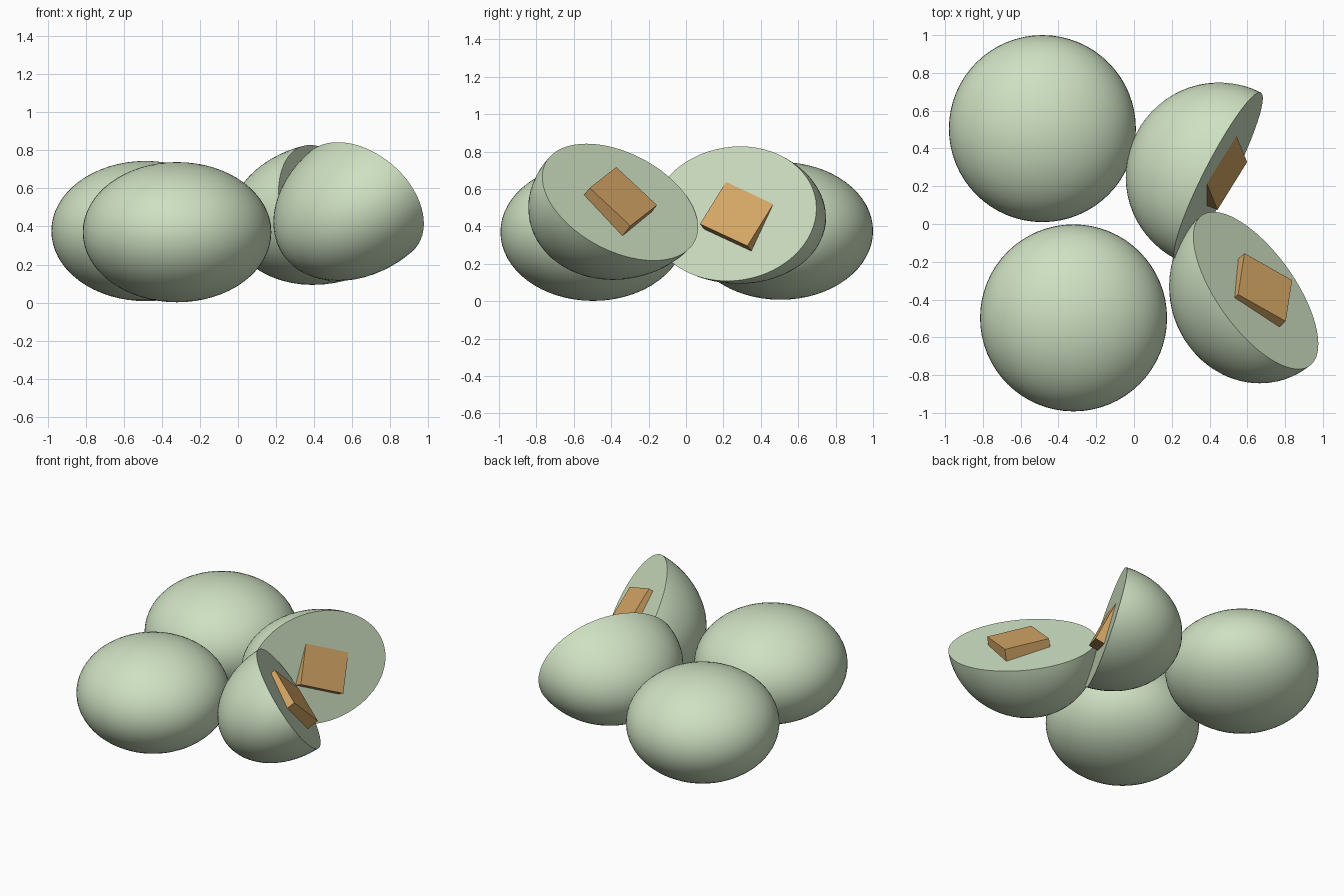
import bpy, bmesh
from mathutils import Matrix, Vector

if "Cube" in bpy.data.objects:
    bpy.data.objects.remove(bpy.data.objects["Cube"])

R, H = 0.495, 0.368          # round radius and half height of each fruit


def material(name, colour):
    m = bpy.data.materials.new(name)
    m.diffuse_color = (*colour, 1)
    m.use_nodes = True
    m.node_tree.nodes["Principled BSDF"].inputs["Base Color"].default_value = m.diffuse_color
    return m


GREEN = material("pale_green", (0.62, 0.75, 0.54))
BROWN = material("tan_brown", (0.66, 0.38, 0.13))


def frame(x_dir, y_dir, origin):
    """Placement matrix from an x direction and an approximate y direction."""
    x = Vector(x_dir).normalized()
    z = x.cross(Vector(y_dir)).normalized()
    y = z.cross(x)
    return Matrix.Translation(origin) @ Matrix((x, y, z)).transposed().to_4x4()


def finish(bm, name, mat, matrix, smooth):
    bmesh.ops.recalc_face_normals(bm, faces=bm.faces)
    mesh = bpy.data.meshes.new(name)
    bm.to_mesh(mesh)
    bm.free()
    mesh.materials.append(mat)
    ob = bpy.data.objects.new(name, mesh)
    bpy.context.collection.objects.link(ob)
    ob.matrix_world = matrix
    if smooth:
        bpy.ops.object.select_all(action='DESELECT')
        ob.select_set(True)
        bpy.context.view_layer.objects.active = ob
        bpy.ops.object.shade_smooth_by_angle(angle=0.6)


def fruit(name, matrix, halved=False):
    bm = bmesh.new()
    bmesh.ops.create_uvsphere(bm, u_segments=64, v_segments=32, radius=1)
    bmesh.ops.scale(bm, vec=(R, R, H), verts=bm.verts)
    if halved:                # cut away the +x side and cap it flat
        bmesh.ops.bisect_plane(bm, geom=bm.verts[:] + bm.edges[:] + bm.faces[:],
                               plane_co=(0, 0, 0), plane_no=(1, 0, 0),
                               dist=1e-5, clear_outer=True)
        rim = [e for e in bm.edges if e.is_boundary]
        bmesh.ops.contextual_create(bm, geom=rim)
    finish(bm, name, GREEN, matrix, True)


def block(name, matrix, depth, width, length):
    """Box whose outer face sits at local x = 0."""
    bm = bmesh.new()
    bmesh.ops.create_cube(bm, size=1)
    bmesh.ops.scale(bm, vec=(depth, width, length), verts=bm.verts)
    bmesh.ops.translate(bm, vec=(-depth / 2, 0, 0), verts=bm.verts)
    finish(bm, name, BROWN, matrix, False)


# whole fruits
fruit("whole_fruit_back", Matrix.Translation((-0.485, 0.505, 0.376)))
fruit("whole_fruit_front", Matrix.Translation((-0.32, -0.497, 0.37)))

# halved fruits: cut normal, long axis, centre of the cut
fruit("half_fruit_back",
      frame((0.87, -0.444, 0.209), (0.455, 0.89, 0), (0.447, 0.255, 0.468)), True)
fruit("half_fruit_front",
      frame((0.644, 0.528, 0.554), (-0.518, 0.836, -0.177), (0.645, -0.352, 0.53)), True)

# square stones set in the cut faces
block("stone_back",
      frame((0.87, -0.34, 0.43), (0.49, 0.79, -0.366), (0.49, 0.276, 0.475)),
      0.1, 0.32, 0.29)
block("stone_front",
      frame((0.57, 0.51, 0.64), (0.78, -0.484, -0.39), (0.694, -0.335, 0.56)),
      0.12, 0.31, 0.30)
